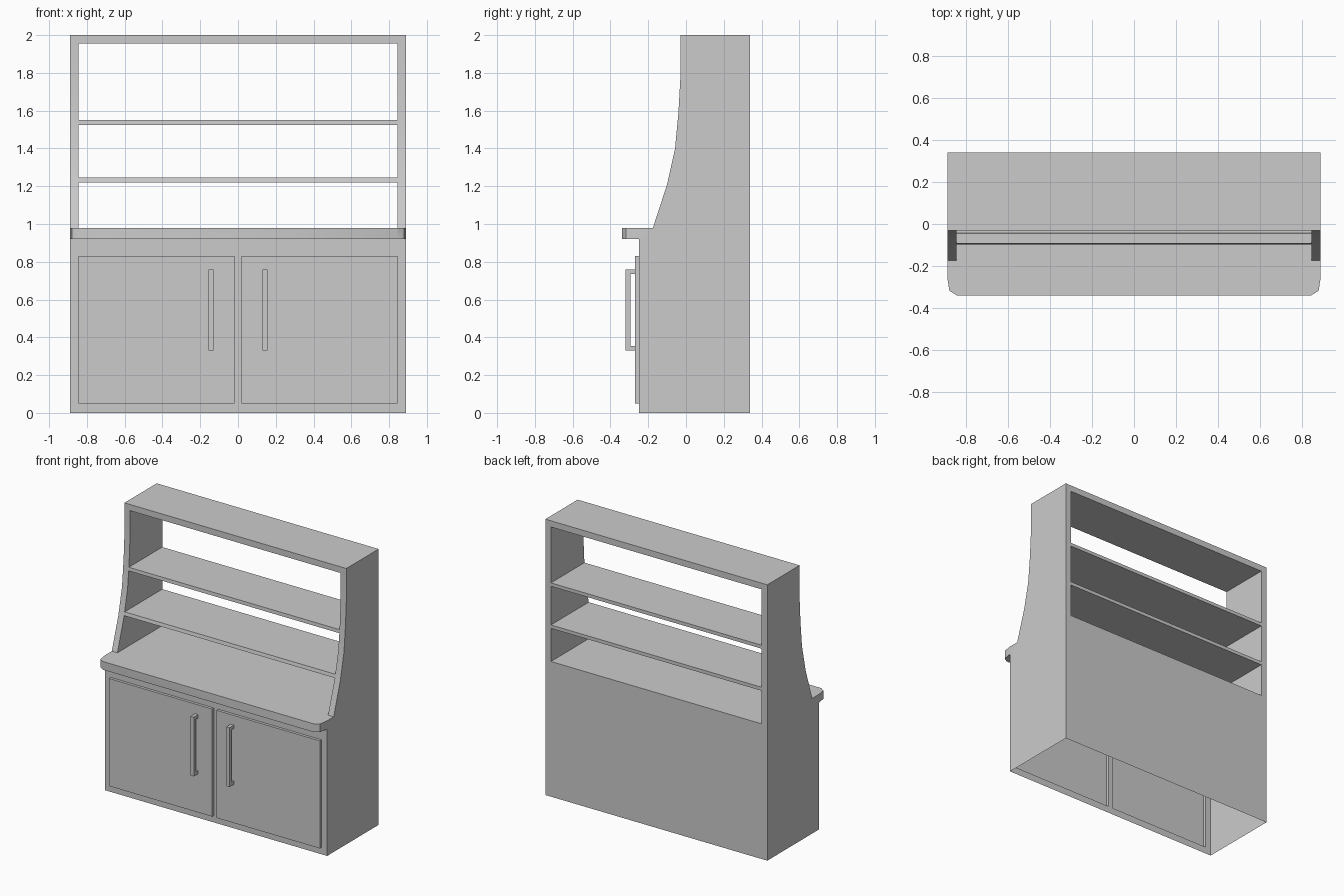
import bpy, bmesh

if "Cube" in bpy.data.objects:
    bpy.data.objects.remove(bpy.data.objects["Cube"])


def prism(name, profile, x0, x1):
    """Extrude a closed (y, z) profile along x."""
    bm = bmesh.new()
    face = bm.faces.new([bm.verts.new((x0, y, z)) for y, z in profile])
    new = bmesh.ops.extrude_face_region(bm, geom=[face])["geom"]
    bmesh.ops.translate(bm, vec=(x1 - x0, 0, 0),
                        verts=[g for g in new if isinstance(g, bmesh.types.BMVert)])
    bmesh.ops.recalc_face_normals(bm, faces=bm.faces)
    me = bpy.data.meshes.new(name)
    bm.to_mesh(me)
    bm.free()
    ob = bpy.data.objects.new(name, me)
    bpy.context.collection.objects.link(ob)
    return ob


def box(name, x0, x1, y0, y1, z0, z1):
    return prism(name, [(y0, z0), (y1, z0), (y1, z1), (y0, z1)], x0, x1)


def combine(ob, other, operation):
    """Apply a boolean and remove the helper."""
    mod = ob.modifiers.new("boolean", 'BOOLEAN')
    mod.operation, mod.object, mod.solver = operation, other, 'EXACT'
    bpy.context.view_layer.objects.active = ob
    bpy.ops.object.modifier_apply(modifier=mod.name)
    bpy.data.objects.remove(other)


W = 0.89        # half width
IN = 0.845      # half width of the openings

# Cabinet body: side profile with counter overhang and curved upper sides
body = prism("cabinet_body", [
    (0.34, 0), (0.34, 2), (-0.03, 2), (-0.03, 1.77), (-0.04, 1.59), (-0.058, 1.4),
    (-0.1, 1.21), (-0.175, 0.98), (-0.34, 0.98), (-0.34, 0.92), (-0.25, 0.92), (-0.25, 0)],
    -W, W)

# Rounded counter corners
bm = bmesh.new()
bm.from_mesh(body.data)
corners = [e for e in bm.edges
           if all(v.co.y < -0.33 for v in e.verts)
           and abs(e.verts[0].co.x - e.verts[1].co.x) < 0.01]
bmesh.ops.bevel(bm, geom=corners, offset=0.045, segments=2, profile=0.5, affect='EDGES')
for v in bm.verts:
    if 0.9 < v.co.z < 0.99 and -0.338 < v.co.y < -0.26:
        side = 1 if v.co.x > 0 else -1
        if abs(v.co.x) > W - 0.001:
            v.co.y = -0.255
        else:
            v.co.x, v.co.y = side * 0.88, -0.318
bm.to_mesh(body.data)
bm.free()

# Open shelf bays, cut from front to back
for z0, z1 in ((0.98, 1.22), (1.245, 1.525), (1.55, 1.955)):
    combine(body, box("bay_cutter", -IN, IN, -0.6, 0.6, z0, z1), 'DIFFERENCE')

# Raised door panels
for s in (-1, 1):
    x0, x1 = sorted((s * 0.018, s * IN))
    combine(body, box("door", x0, x1, -0.27, -0.1, 0.05, 0.83), 'UNION')

# Open underside
bm = bmesh.new()
bm.from_mesh(body.data)
bottom = [f for f in bm.faces if all(v.co.z < 1e-4 for v in f.verts)]
bmesh.ops.delete(bm, geom=bottom, context='FACES')
bm.to_mesh(body.data)
bm.free()

# Door handles
handles = []
for s, side in ((-1, "left"), (1, "right")):
    x0, x1 = sorted((s * 0.13, s * 0.156))
    handles.append(prism(side + "_handle", [
        (-0.27, 0.33), (-0.32, 0.33), (-0.32, 0.76), (-0.27, 0.76),
        (-0.27, 0.735), (-0.295, 0.735), (-0.295, 0.355), (-0.27, 0.355)], x0, x1))

# Smooth the curved edges only
bpy.ops.object.select_all(action='DESELECT')
body.select_set(True)
bpy.context.view_layer.objects.active = body
bpy.ops.object.shade_smooth_by_angle(angle=0.7)
